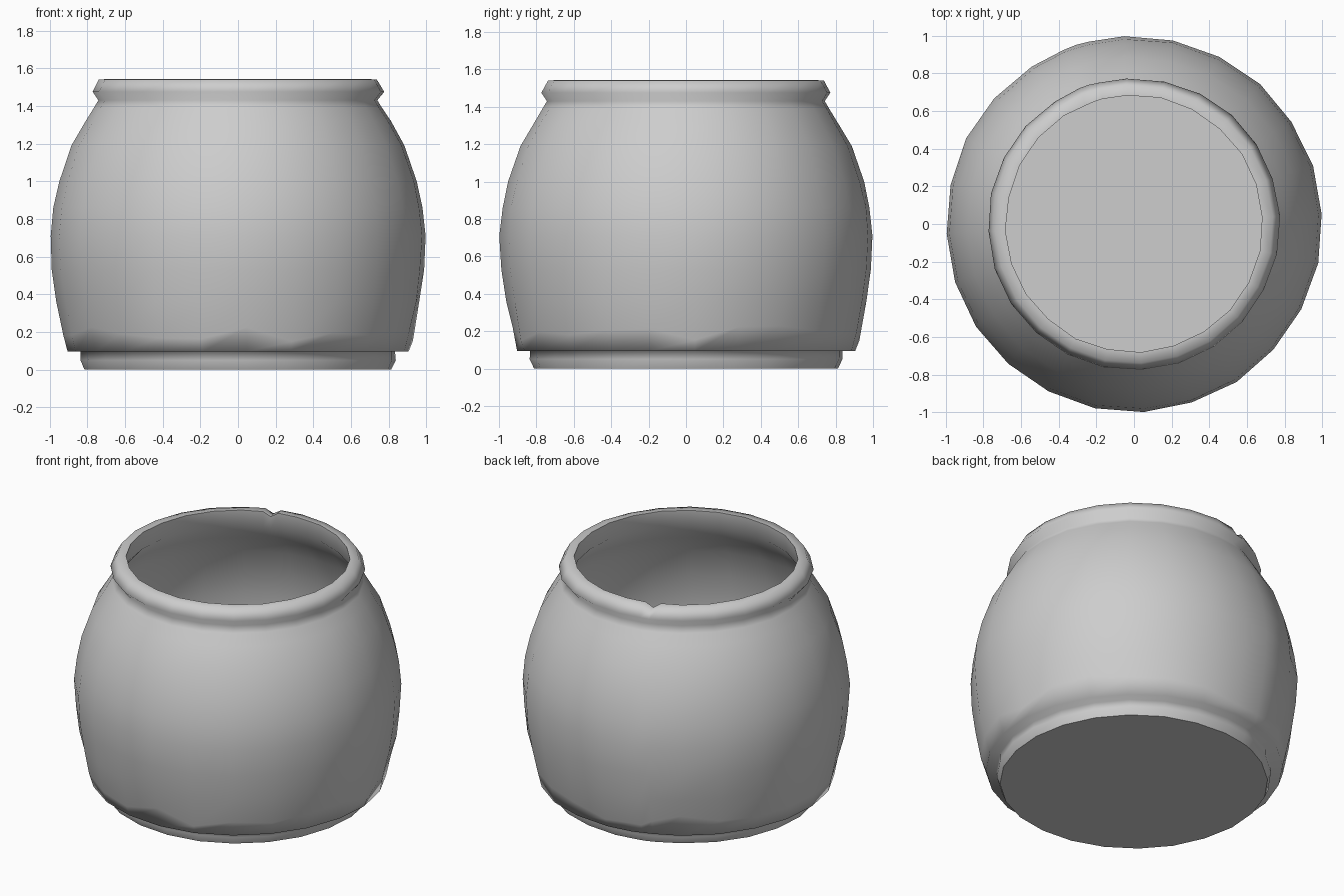
import bpy, bmesh, math, random

cube = bpy.data.objects.get("Cube")
if cube:
    bpy.data.objects.remove(cube, do_unlink=True)

random.seed(4)

clay = bpy.data.materials.new("grey_clay")
clay.use_nodes = True
clay.diffuse_color = (0.61, 0.61, 0.61, 1)
clay.node_tree.nodes["Principled BSDF"].inputs["Base Color"].default_value = (0.61, 0.61, 0.61, 1)

# Columns round the pot, with two extra ones beside the chip
CHIP = 108
angles = sorted([93 + 15 * i for i in range(24)] + [CHIP - 4, CHIP + 4])

# One profile: foot, body, rolled rim, then down the thin wall to the floor
foot = [(0.815, 0.0), (0.837, 0.05), (0.837, 0.095)]
body = [(0.905, 0.095), (0.93, 0.19), (0.965, 0.36), (0.988, 0.53), (0.998, 0.71),
        (0.982, 0.86), (0.952, 1.0), (0.885, 1.19), (0.81, 1.32), (0.768, 1.39), (0.742, 1.43)]
rim = [(0.775, 1.475), (0.738, 1.54), (0.682, 1.543)]
inside = [(0.69, 1.43), (0.79, 1.31), (0.865, 1.19), (0.935, 1.0), (0.965, 0.86),
          (0.98, 0.71), (0.97, 0.53), (0.945, 0.36), (0.91, 0.19), (0.89, 0.115),
          (0.82, 0.115), (0.82, 0.05), (0.8, 0.01)]
profile = foot + body + rim + inside
uneven_level = len(foot) + 1
rim_top = len(foot + body) + 1
lip = rim_top + 1

bm = bmesh.new()
rings = []
for level, (r, z) in enumerate(profile):
    ring = []
    for angle in angles:
        a = math.radians(angle)
        radius = r + random.uniform(-0.003, 0.003)
        height = z
        if level == uneven_level:
            height += random.uniform(-0.045, 0.045)
        if angle == CHIP and level in (rim_top, lip):
            height -= 0.03
        ring.append(bm.verts.new((radius * math.cos(a), radius * math.sin(a), height)))
    rings.append(ring)

count = len(angles)
for low, high in zip(rings, rings[1:]):
    for i in range(count):
        j = (i + 1) % count
        bm.faces.new((low[i], low[j], high[j], high[i]))
bm.faces.new(rings[0][::-1])
bm.faces.new(rings[-1])

# Crisp edges round the base, the lip and the floor
for ring in (rings[0], rings[lip], rings[-1]):
    for i in range(count):
        bm.edges.get((ring[i], ring[(i + 1) % count])).smooth = False

mesh = bpy.data.meshes.new("clay_pot")
bm.to_mesh(mesh)
bm.free()
mesh.materials.append(clay)
pot = bpy.data.objects.new("clay_pot", mesh)
bpy.context.collection.objects.link(pot)
bpy.ops.object.select_all(action="DESELECT")
pot.select_set(True)
bpy.context.view_layer.objects.active = pot
bpy.ops.object.shade_smooth_by_angle(angle=math.radians(110), keep_sharp_edges=True)
